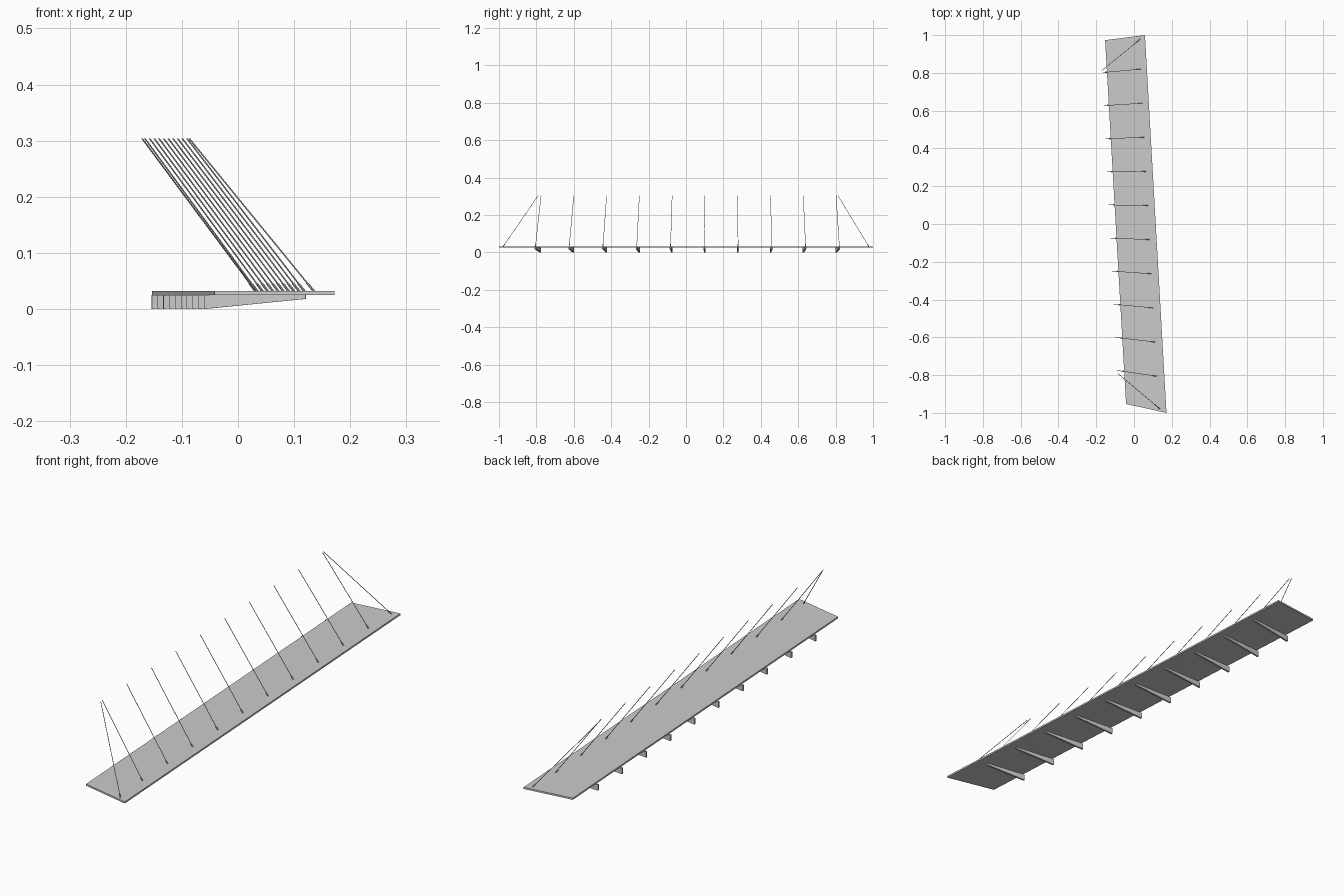
import bpy, bmesh
from mathutils import Vector

if "Cube" in bpy.data.objects:
    bpy.data.objects.remove(bpy.data.objects["Cube"])

SLAB_Z0, SLAB_Z1, ROD_TOP = 0.025, 0.032, 0.304
N = 10


def new_object(name, bm):
    bmesh.ops.recalc_face_normals(bm, faces=bm.faces)
    me = bpy.data.meshes.new(name)
    bm.to_mesh(me)
    bm.free()
    ob = bpy.data.objects.new(name, me)
    bpy.context.collection.objects.link(ob)
    return ob


def prism(name, points, offset):
    """Extrude a planar outline along an offset vector."""
    bm = bmesh.new()
    face = bm.faces.new([bm.verts.new(p) for p in points])
    ext = bmesh.ops.extrude_face_region(bm, geom=[face])
    moved = [g for g in ext["geom"] if isinstance(g, bmesh.types.BMVert)]
    bmesh.ops.translate(bm, verts=moved, vec=offset)
    return new_object(name, bm)


def rod(name, a, b, radius, sides=8):
    """Slanted rod whose ends are cut level."""
    a, b = Vector(a), Vector(b)
    bm = bmesh.new()
    bmesh.ops.create_circle(bm, cap_ends=True, segments=sides, radius=radius)
    # squash the level cut so the rod stays round along its slope
    slope = (b - a).normalized()
    for v in bm.verts:
        flat = Vector((slope.x, slope.y, 0)).normalized()
        along = v.co.dot(flat)
        v.co += flat * along * (1 / slope.z - 1)
        v.co += a
    ext = bmesh.ops.extrude_face_region(bm, geom=bm.faces[:])
    moved = [g for g in ext["geom"] if isinstance(g, bmesh.types.BMVert)]
    bmesh.ops.translate(bm, verts=moved, vec=b - a)
    return new_object(name, bm)


def tie(name, low, high):
    """Tie rod with a thicker end fitting at the canopy."""
    low, high = Vector((*low, SLAB_Z1)), Vector((*high, ROD_TOP))
    rod(name, low, high, 0.0013)
    rod(name + "_fitting", low, low.lerp(high, 0.05), 0.0022)


def mix(a, b, t):
    return a + (b - a) * t


# canopy slab
corners = [(-0.153, 0.973), (0.058, 1.0), (0.172, -1.0), (-0.042, -0.953)]
prism("canopy_slab", [(x, y, SLAB_Z0) for x, y in corners],
      Vector((0, 0, SLAB_Z1 - SLAB_Z0)))

for i in range(N):
    t = i / (N - 1)
    low = (mix(0.034, 0.118, t), mix(0.82, -0.805, t))
    high = (mix(-0.166, -0.091, t), mix(0.802, -0.775, t))
    # tie rods fanning along the canopy
    tie(f"tie_rod_{i + 1}", low, high)

    # tapered brackets under the canopy, in line with the rods
    d = (Vector(low) - Vector(high))
    slope = d.y / d.x
    x0, x1 = mix(-0.154, -0.060, t), mix(0.037, 0.121, t)
    y0, y1 = (low[1] + slope * (x - low[0]) for x in (x0, x1))
    side = Vector((-d.y, d.x, 0)).normalized() * 0.008
    outline = [(x0, y0, 0), (x1, y1, 0.018), (x1, y1, SLAB_Z0), (x0, y0, SLAB_Z0)]
    prism(f"bracket_{i + 1}", [Vector(p) - side / 2 for p in outline], side)

# diagonal end braces
tie("end_brace_back", (0.031, 0.977), (-0.171, 0.812))
tie("end_brace_front", (0.135, -0.977), (-0.087, -0.79))
